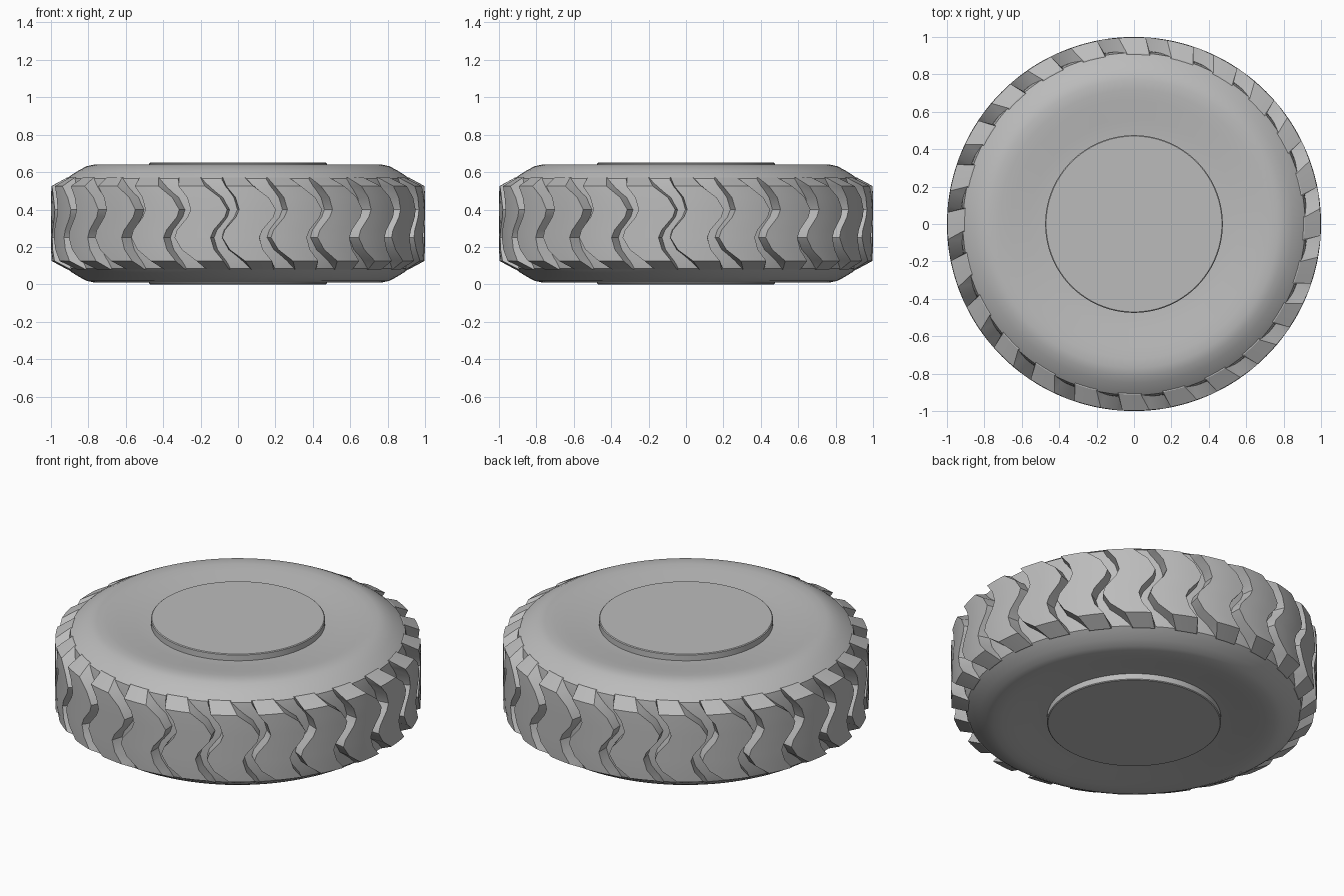
import bpy, bmesh, math

cube = bpy.data.objects.get("Cube")
if cube:
    bpy.data.objects.remove(cube, do_unlink=True)

MID = 0.325      # half height of the wheel
LUGS = 24
PITCH = math.tau / LUGS

rubber = bpy.data.materials.new("grey rubber")
rubber.use_nodes = True
grey = (0.5, 0.5, 0.5, 1)
rubber.diffuse_color = grey
rubber.node_tree.nodes["Principled BSDF"].inputs["Base Color"].default_value = grey


def finish(bm, name, angle):
    bmesh.ops.recalc_face_normals(bm, faces=bm.faces)
    mesh = bpy.data.meshes.new(name)
    bm.to_mesh(mesh)
    bm.free()
    mesh.materials.append(rubber)
    obj = bpy.data.objects.new(name, mesh)
    bpy.context.collection.objects.link(obj)
    bpy.ops.object.select_all(action='DESELECT')
    obj.select_set(True)
    bpy.context.view_layer.objects.active = obj
    bpy.ops.object.shade_smooth_by_angle(angle=math.radians(angle))
    return obj


def polar(r, a, z):
    return (r * math.cos(a), r * math.sin(a), z)


def bridge(bm, a, b):
    n = len(a)
    for i in range(n):
        bm.faces.new((a[i], a[(i + 1) % n], b[(i + 1) % n], b[i]))


def lathe(name, profile, steps, angle):
    bm = bmesh.new()
    rings = [[bm.verts.new(polar(r, math.tau * i / steps, z)) for i in range(steps)]
             for r, z in profile]
    for a, b in zip(rings, rings[1:]):
        bridge(bm, a, b)
    bm.faces.new(rings[0])
    bm.faces.new(rings[-1])
    return finish(bm, name, angle)


# Tyre carcass: half profile as (radius, height above middle), mirrored
half = [(0.46, 0.285), (0.56, 0.295), (0.66, 0.308), (0.72, 0.314), (0.77, 0.315),
        (0.81, 0.306), (0.85, 0.285), (0.89, 0.26), (0.915, 0.24), (0.925, 0.19), (0.93, 0.08)]
profile = [(r, MID + h) for r, h in half] + [(r, MID - h) for r, h in reversed(half)]
lathe("tyre_carcass", profile, 96, 40)

# Hub plug closing the centre, proud on both sides
lathe("hub_plug", [(0.47, 0), (0.475, 0.004), (0.475, 0.646), (0.47, 0.65)], 96, 30)

# Tread lugs: stations of (height from middle, sideways sweep, half gap, outer radius)
stations = [(0.247, -0.085, 0.066, 0.912), (0.2, -0.05, 0.058, 0.998), (0.14, 0.015, 0.042, 1.0),
            (0.075, 0.045, 0.032, 1.0), (0.035, 0.03, 0.03, 1.0)]
stations += [(-h, -s, g, r) for h, s, g, r in reversed(stations)]
SPAN = 4

bm = bmesh.new()
for k in range(LUGS):
    centre = -math.pi / 2 + k * PITCH + 0.06
    loops = []
    for h, sweep, gap, r in stations:
        a0 = centre + sweep - PITCH / 2 + gap
        a1 = centre + sweep + PITCH / 2 - gap
        flare = 0.016
        z = MID + h
        outer = [polar(r, a0 + (a1 - a0) * i / SPAN, z) for i in range(SPAN + 1)]
        inner = [polar(0.89, a1 + flare, z), polar(0.89, a0 - flare, z)]
        loops.append([bm.verts.new(p) for p in outer + inner])
    for a, b in zip(loops, loops[1:]):
        bridge(bm, a, b)
    bm.faces.new(loops[0])
    bm.faces.new(loops[-1])
finish(bm, "tread_lugs", 25)
